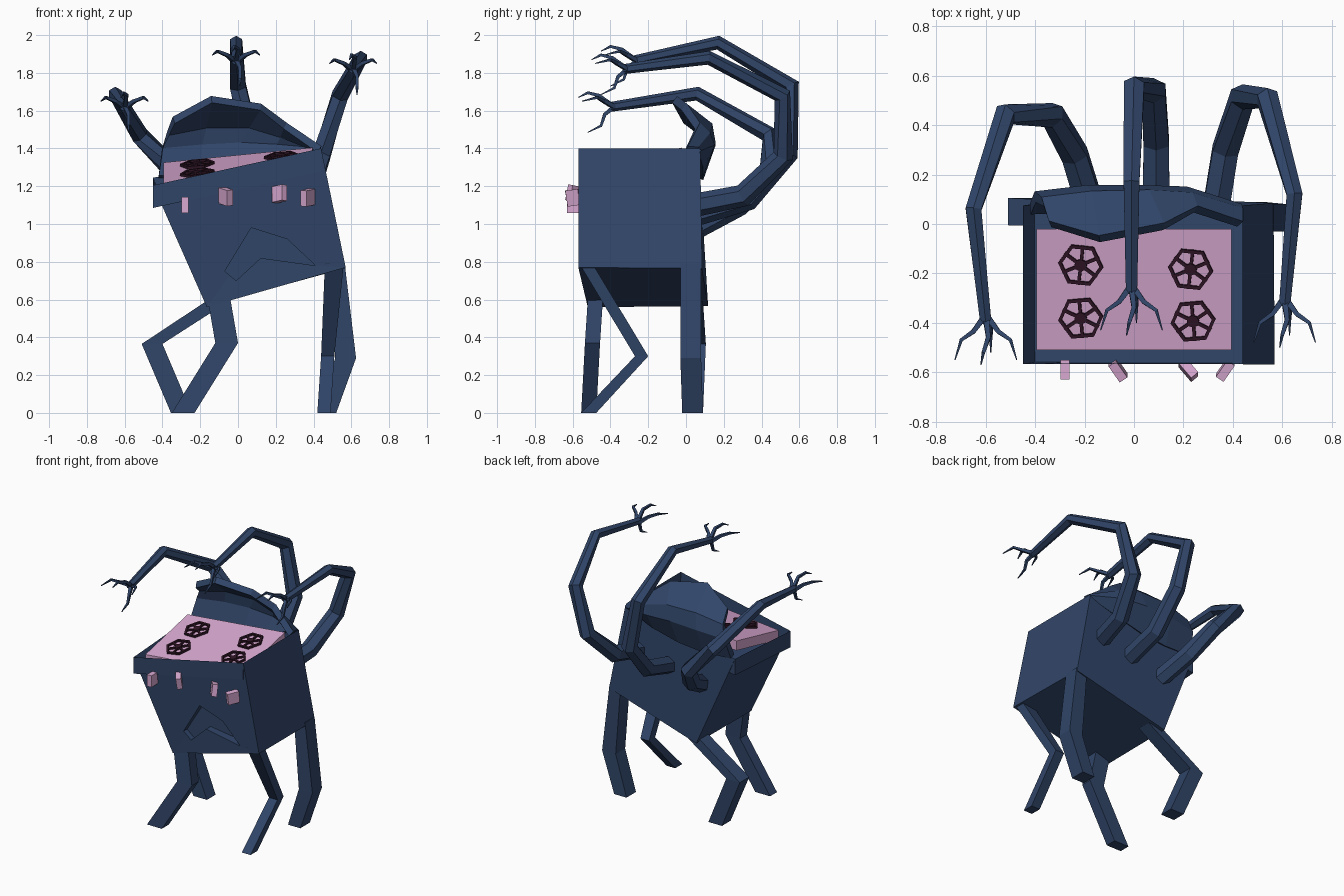
import bpy, bmesh, math
from mathutils import Vector, Matrix

if "Cube" in bpy.data.objects:
    bpy.data.objects.remove(bpy.data.objects["Cube"])


def material(name, rgb):
    m = bpy.data.materials.new(name)
    m.diffuse_color = (*rgb, 1)
    m.use_nodes = True
    m.node_tree.nodes["Principled BSDF"].inputs["Base Color"].default_value = m.diffuse_color
    return m


NAVY = material("navy", (0.03, 0.06, 0.14))
PINK = material("pink", (0.70, 0.40, 0.65))
DARK = material("dark_plum", (0.03, 0.008, 0.02))


def finish(name, bm, mat):
    bmesh.ops.recalc_face_normals(bm, faces=bm.faces[:])
    me = bpy.data.meshes.new(name)
    bm.to_mesh(me)
    bm.free()
    ob = bpy.data.objects.new(name, me)
    bpy.context.collection.objects.link(ob)
    me.materials.append(mat)
    return ob


def loft(bm, rings):
    """Skin a list of equal-length point rings and cap both ends."""
    vs = [[bm.verts.new(p) for p in r] for r in rings]
    n = len(vs[0])
    for a, b in zip(vs, vs[1:]):
        for i in range(n):
            j = (i + 1) % n
            bm.faces.new((a[i], a[j], b[j], b[i]))
    bm.faces.new(vs[0][::-1])
    return bm.faces.new(vs[-1])


def sweep(bm, path, radii, n):
    """Faceted tapering tube along a path."""
    pts = [Vector(p) for p in path]
    d = pts[-1] - pts[0]
    k = min(range(3), key=lambda i: abs(d[i]))
    ref = Vector([float(i == k) for i in range(3)])
    rings = []
    for i, p in enumerate(pts):
        t = Vector()
        if i > 0:
            t += (p - pts[i - 1]).normalized()
        if i < len(pts) - 1:
            t += (pts[i + 1] - p).normalized()
        t.normalize()
        u = (ref - t * ref.dot(t)).normalized()
        v = t.cross(u)
        rings.append([p + radii[i] * (u * math.cos(a) + v * math.sin(a))
                      for a in (2 * math.pi * (s + 0.5) / n for s in range(n))])
    loft(bm, rings)


# Crooked oven body with a sunken top
bm = bmesh.new()
bottom = [(-.165, -.52, .56), (.57, -.57, .77), (.565, .085, .765), (-.165, .117, .565)]
top = [(-.45, -.568, 1.205), (.44, -.568, 1.40), (.44, .075, 1.40), (-.45, .075, 1.245)]
lid = loft(bm, [bottom, top])
bmesh.ops.inset_region(bm, faces=[lid], thickness=0.05)
floor = bmesh.ops.extrude_discrete_faces(bm, faces=[lid])["faces"][0]
bmesh.ops.translate(bm, verts=floor.verts[:], vec=(0, 0, -0.12))
body = finish("oven_body", bm, NAVY)

# Frowning mouth cut into the front
bm = bmesh.new()
mouth = [(-.07, .75), (.07, .98), (.26, .92), (.41, .78), (.12, .82), (-.01, .70)]
loft(bm, [[(x, y, z) for x, z in mouth] for y in (-.7, -.49)])
cutter = finish("mouth_cutter", bm, NAVY)
mod = body.modifiers.new("mouth", "BOOLEAN")
mod.operation, mod.solver, mod.object = "DIFFERENCE", "EXACT", cutter
bpy.context.view_layer.objects.active = body
body.select_set(True)
bpy.ops.object.modifier_apply(modifier="mouth")
bpy.data.objects.remove(cutter)


# Sloping pink cooktop
def top_z(x, y):
    return 1.31 + 0.10 * (x + 0.22) + 0.22 * (y + 0.17)


bm = bmesh.new()
plan = [(-.395, -.51), (.395, -.51), (.395, -.02), (-.395, -.02)]
loft(bm, [[(x, y, top_z(x, y) - d) for x, y in plan] for d in (.07, 0)])
finish("cooktop", bm, PINK)

# Hexagonal burner grates
normal = Vector((-0.10, -0.22, 1)).normalized()
tilt = Vector((0, 0, 1)).rotation_difference(normal).to_matrix().to_4x4()
spots = [(-.215, -.165), (-.215, -.38), (.23, -.182), (.24, -.392)]
for k, (x, y) in enumerate(spots):
    bm = bmesh.new()
    rings = []
    for r, z in ((.092, 0), (.092, .014), (.077, .014), (.077, 0)):
        rings.append([bm.verts.new((r * math.cos(i * math.pi / 3), r * math.sin(i * math.pi / 3), z))
                      for i in range(6)])
    for a, b in zip(rings, rings[1:] + rings[:1]):
        for i in range(6):
            j = (i + 1) % 6
            bm.faces.new((a[i], a[j], b[j], b[i]))
    for i in range(6):
        bmesh.ops.create_cube(bm, size=1, matrix=Matrix.Rotation(i * math.pi / 3 + .5, 4, "Z")
                              @ Matrix.Translation((.048, 0, .007)) @ Matrix.Diagonal((.066, .013, .012, 1)))
    bmesh.ops.create_cone(bm, cap_ends=True, segments=8, radius1=.025, radius2=.025, depth=.018,
                          matrix=Matrix.Translation((0, 0, .008)))
    bm.transform(Matrix.Translation((x, y, top_z(x, y))) @ tilt @ Matrix.Rotation(.2 * (k % 2) - .1, 4, "Z"))
    finish(f"burner_{k + 1}", bm, DARK)

# Curled backsplash
rows = [
    [(-.42, .06, 1.25), (-.2, .07, 1.24), (0, .07, 1.26), (.2, .07, 1.31), (.43, .05, 1.39)],
    [(-.40, .11, 1.40), (-.19, .135, 1.42), (.02, .135, 1.43), (.21, .13, 1.42), (.43, .06, 1.392)],
    [(-.37, .09, 1.48), (-.17, .115, 1.52), (.06, .12, 1.52), (.23, .11, 1.47), (.43, .05, 1.394)],
    [(-.34, .00, 1.55), (-.14, -.06, 1.66), (.12, -.01, 1.62), (.25, .06, 1.52), (.43, .00, 1.396)],
]
bm = bmesh.new()
grid = [[bm.verts.new(p) for p in r] for r in rows]
for a, b in zip(grid, grid[1:]):
    for i in range(4):
        bm.faces.new((a[i], a[i + 1], b[i + 1], b[i]))
splash = finish("backsplash", bm, NAVY)
sol = splash.modifiers.new("thickness", "SOLIDIFY")
sol.thickness, sol.offset = 0.045, 0

# Control knobs, each twisted differently
knobs = [(-.28, 1.10, 0, 0), (-.065, 1.145, .45, .6), (.22, 1.16, -.4, .7), (.37, 1.14, .3, -.6)]
for k, (x, z, roll, yaw) in enumerate(knobs):
    bm = bmesh.new()
    bmesh.ops.create_cube(bm, size=1, matrix=Matrix.Translation((x, -.59, z))
                          @ Matrix.Rotation(roll / 2, 4, "X") @ Matrix.Rotation(yaw, 4, "Z")
                          @ Matrix.Diagonal((.037, .08, .085, 1)))
    finish(f"knob_{k + 1}", bm, PINK)

# Bent legs: sections are (x, y, z, half width, half depth)
legs = {
    "front_left_leg": [(-.10, -.48, .60, .06, .04), (-.06, -.495, .37, .06, .04), (-.29, -.515, 0, .06, .04)],
    "front_right_leg": [(.51, -.53, .79, .05, .035), (.475, -.235, .30, .035, .035), (.455, -.515, 0, .035, .04)],
    "back_left_leg": [(-.11, .04, .59, .06, .05), (-.455, .05, .365, .055, .055), (-.30, .04, 0, .055, .05)],
    "back_right_leg": [(.52, .025, .79, .045, .055), (.57, .025, .29, .055, .055), (.47, .035, 0, .05, .055)],
}
for name, secs in legs.items():
    bm = bmesh.new()
    loft(bm, [[(x + sx * hx, y + sy * hy, z) for sx, sy in ((-1, -1), (1, -1), (1, 1), (-1, 1))]
              for x, y, z, hx, hy in secs])
    finish(name, bm, NAVY)

# Long arms curling from the back, each ending in four claws
arms = {
    "left_arm": [(-.17, .05, .98), (-.24, .28, 1.10), (-.33, .44, 1.27),
                 (-.52, .445, 1.47), (-.65, .06, 1.69), (-.60, -.40, 1.62)],
    "middle_arm": [(.09, .05, 1.05), (.09, .33, 1.13), (.08, .54, 1.37),
                   (.00, .555, 1.73), (-.01, .17, 1.96), (-.01, -.28, 1.865)],
    "right_arm": [(.33, .05, 1.10), (.37, .30, 1.15), (.44, .515, 1.36),
                  (.54, .51, 1.68), (.65, .12, 1.88), (.61, -.33, 1.82)],
}
claws = [
    [(-.01, .02, 0), (-.05, -.035, .03), (-.10, -.07, .05), (-.125, -.15, .03)],
    [(.01, .02, 0), (.05, -.035, .03), (.10, -.07, .05), (.125, -.15, .03)],
    [(0, .02, 0), (.01, -.06, .06), (-.01, -.12, .075), (-.02, -.17, .05)],
    [(0, .02, 0), (.02, -.03, -.04), (.02, -.05, -.10), (.02, -.12, -.135)],
]
for name, path in arms.items():
    bm = bmesh.new()
    sweep(bm, path, [.062, .06, .055, .048, .037, .026], 6)
    wrist = Vector(path[-1])
    for claw in claws:
        sweep(bm, [wrist + Vector(p) for p in claw], [.017, .013, .010, .003], 4)
    finish(name, bm, NAVY)
